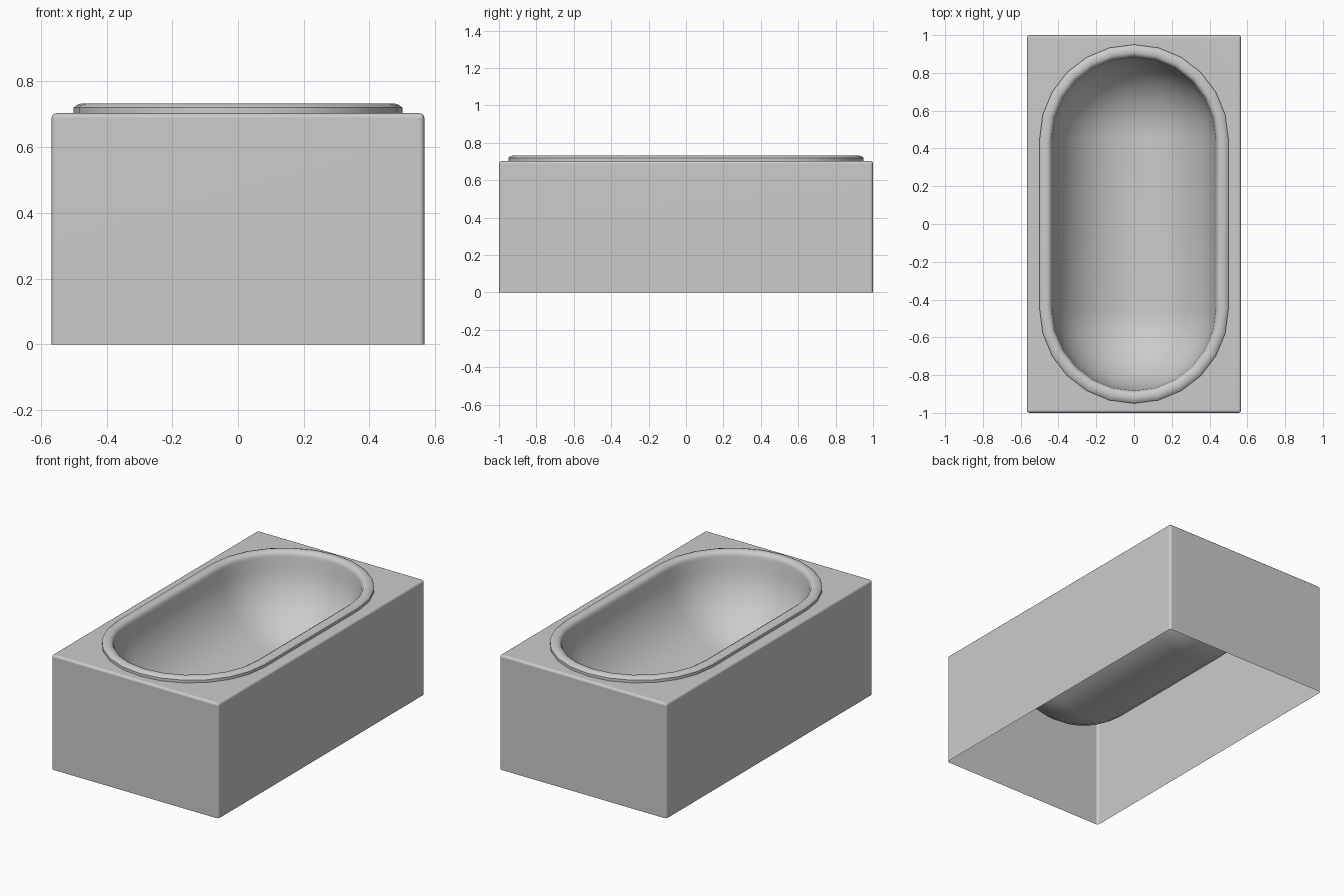
import bpy, bmesh, math

if "Cube" in bpy.data.objects:
    bpy.data.objects.remove(bpy.data.objects["Cube"])

HALF_X, HALF_Y, TOP = 0.567, 1.0, 0.703
ARC_Y = 0.45          # centre of each rounded end
STEPS = 12            # segments per half circle


def stadium(bm, r, z):
    """Counter-clockwise loop: two half circles joined by straight sides."""
    loop = []
    for side in (1, -1):
        for i in range(STEPS + 1):
            a = math.pi * i / STEPS
            loop.append(bm.verts.new((side * r * math.cos(a),
                                      side * (ARC_Y + r * math.sin(a)), z)))
    return loop


def finish(bm, name, angle):
    mesh = bpy.data.meshes.new(name)
    bm.to_mesh(mesh)
    bm.free()
    ob = bpy.data.objects.new(name, mesh)
    bpy.context.collection.objects.link(ob)
    bpy.ops.object.select_all(action='DESELECT')
    ob.select_set(True)
    bpy.context.view_layer.objects.active = ob
    bpy.ops.object.shade_smooth_by_angle(angle=math.radians(angle))
    return ob


# Casing: bevelled box, open underneath, with a rounded opening in the top
bm = bmesh.new()
bmesh.ops.create_cube(bm, size=1)
for v in bm.verts:
    v.co = (v.co.x * 2 * HALF_X, v.co.y * 2 * HALF_Y, (v.co.z + 0.5) * TOP)
bottom = [f for f in bm.faces if f.normal.z < -0.9]
bmesh.ops.delete(bm, geom=bottom, context='FACES_ONLY')
edges = [e for e in bm.edges if max(v.co.z for v in e.verts) > 0.1]
bmesh.ops.bevel(bm, geom=edges, offset=0.015, segments=3, profile=0.5, affect='EDGES')
bm.normal_update()
lid = max(bm.faces, key=lambda f: f.calc_center_median().z)
lid_edges = list(lid.edges)
bmesh.ops.delete(bm, geom=[lid], context='FACES_ONLY')
hole = stadium(bm, 0.497, TOP)
hole_edges = [bm.edges.new((hole[i - 1], hole[i])) for i in range(len(hole))]
fill = bmesh.ops.triangle_fill(bm, use_beauty=True, edges=lid_edges + hole_edges,
                               normal=(0, 0, 1))
for f in fill["geom"]:
    if isinstance(f, bmesh.types.BMFace):
        f.normal_update()
        if f.normal.z < 0:
            f.normal_flip()
casing = finish(bm, "casing", 40)
weighted = casing.modifiers.new("weighted_normals", 'WEIGHTED_NORMAL')
weighted.keep_sharp = True

# Tub: raised rounded rim running down into a round-bottomed basin
profile = [(0.50, 0.700), (0.50, 0.720), (0.49, 0.728), (0.475, 0.733),
           (0.455, 0.732), (0.442, 0.725), (0.436, 0.712)]
R, DEPTH, Z0, RINGS = 0.433, 0.425, 0.70, 9
profile += [(R * math.cos(math.pi / 2 * i / RINGS),
             Z0 - DEPTH * math.sin(math.pi / 2 * i / RINGS)) for i in range(RINGS + 1)]
bm = bmesh.new()
rings = [stadium(bm, r, z) for r, z in profile]
for a, b in zip(rings, rings[1:]):
    for i in range(len(a)):
        bm.faces.new((a[i - 1], a[i], b[i], b[i - 1]))
bmesh.ops.remove_doubles(bm, verts=bm.verts, dist=0.0005)
finish(bm, "tub", 50)
